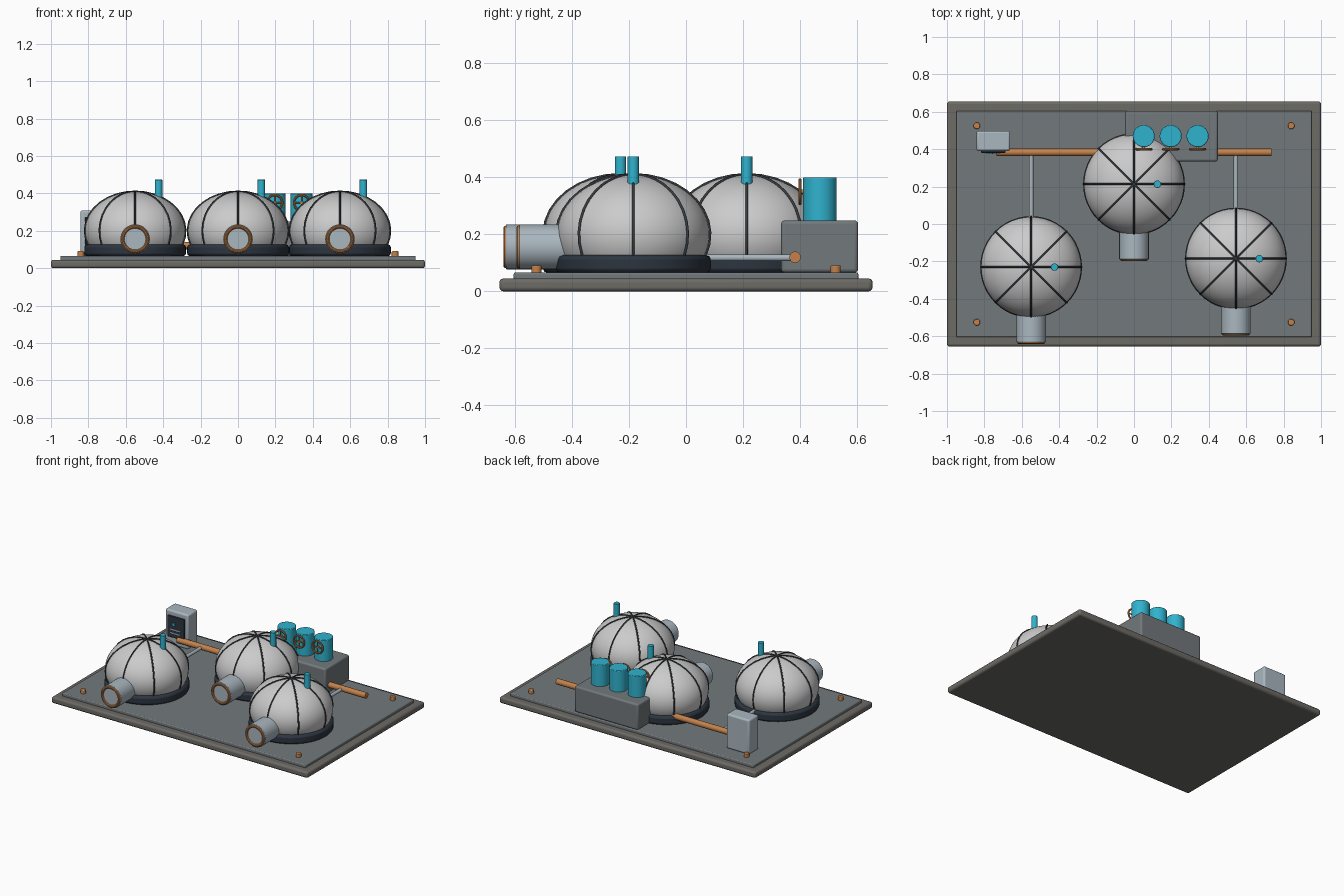
import bpy, math
from math import pi, sin, cos

if "Cube" in bpy.data.objects:
    bpy.data.objects.remove(bpy.data.objects["Cube"])


def material(name, r, g, b):
    m = bpy.data.materials.new(name)
    m.diffuse_color = (r, g, b, 1)
    m.use_nodes = True
    m.node_tree.nodes["Principled BSDF"].inputs["Base Color"].default_value = m.diffuse_color
    return m


STONE = material("stone", 0.15, 0.145, 0.13)
PLATE = material("plate_grey", 0.17, 0.19, 0.2)
NAVY = material("navy", 0.025, 0.035, 0.05)
STEEL = material("pale_steel", 0.4, 0.47, 0.52)
COPPER = material("copper", 0.55, 0.22, 0.07)
TEAL = material("teal", 0.03, 0.45, 0.62)
SEAM = material("seam", 0.04, 0.045, 0.05)


def finish(name, mat, bevel=0, segs=3):
    o = bpy.context.object
    o.name = name
    if mat:
        o.data.materials.append(mat)
    if bevel:
        b = o.modifiers.new("bevel", 'BEVEL')
        b.width, b.segments, b.limit_method = bevel, segs, 'ANGLE'
    bpy.ops.object.shade_smooth_by_angle(angle=math.radians(35))
    return o


def box(name, x, y, z, mat, bevel=0):
    """Box from (min, max) pairs on each axis."""
    bpy.ops.mesh.primitive_cube_add(size=1, location=[sum(p) / 2 for p in (x, y, z)])
    bpy.context.object.scale = [p[1] - p[0] for p in (x, y, z)]
    bpy.ops.object.transform_apply(location=False, rotation=False, scale=True)
    return finish(name, mat, bevel)


def cyl(name, r, length, loc, mat, axis='Z', bevel=0, verts=32):
    rot = {'X': (0, pi / 2, 0), 'Y': (pi / 2, 0, 0), 'Z': (0, 0, 0)}[axis]
    bpy.ops.mesh.primitive_cylinder_add(vertices=verts, radius=r, depth=length,
                                        location=loc, rotation=rot)
    return finish(name, mat, bevel, 2)


def ring(name, major, minor, loc, mat):
    bpy.ops.mesh.primitive_torus_add(major_radius=major, minor_radius=minor, location=loc,
                                     rotation=(pi / 2, 0, 0), major_segments=36, minor_segments=10)
    return finish(name, mat)


def lathe(name, profile, loc, mat, n=48):
    verts = [(r * cos(2 * pi * i / n), r * sin(2 * pi * i / n), z)
             for r, z in profile for i in range(n)]
    faces = [(k * n + i, k * n + (i + 1) % n, (k + 1) * n + (i + 1) % n, (k + 1) * n + i)
             for k in range(len(profile) - 1) for i in range(n)]
    faces += [tuple(reversed(range(n))), tuple(range(len(verts) - n, len(verts)))]
    me = bpy.data.meshes.new(name)
    me.from_pydata(verts, [], faces)
    o = bpy.data.objects.new(name, me)
    bpy.context.collection.objects.link(o)
    o.location = loc
    bpy.ops.object.select_all(action='DESELECT')
    bpy.context.view_layer.objects.active = o
    o.select_set(True)
    return finish(name, mat)


# Dome cross-section: ellipse about z = 0.2
def dome_point(t, grow=0):
    return (0.268 + grow) * cos(t), 0.2 + (0.209 + grow) * sin(t)


def habitat(x, y):
    # shell and its foundation collar
    shell = [dome_point(-0.5 + (pi / 2 + 0.49) * i / 24) for i in range(25)]
    lathe("dome_shell", shell, (x, y, 0), None)
    cyl("dome_collar", 0.272, 0.062, (x, y, 0.096), NAVY, bevel=0.015, verts=48)
    # eight raised seams
    cu = bpy.data.curves.new("dome_seams", 'CURVE')
    cu.dimensions, cu.bevel_depth, cu.bevel_resolution = '3D', 0.005, 1
    for k in range(8):
        a, n = k * pi / 4, 11
        sp = cu.splines.new('POLY')
        sp.points.add(n - 1)
        for i, p in enumerate(sp.points):
            r, z = dome_point(-0.35 + (pi / 2 + 0.35) * i / (n - 1), 0.002)
            p.co = (r * cos(a), r * sin(a), z, 1)
    seams = bpy.data.objects.new("dome_seams", cu)
    seams.location = (x, y, 0)
    cu.materials.append(SEAM)
    bpy.context.collection.objects.link(seams)
    # entrance tunnel, hatch rim, roof vent
    cyl("airlock_tunnel", 0.079, 0.24, (x, y - 0.282, 0.156), STEEL, 'Y', 0.003)
    ring("airlock_rim", 0.066, 0.009, (x, y - 0.402, 0.156), COPPER)
    cyl("roof_vent", 0.02, 0.1, (x + 0.125, y, 0.424), TEAL, bevel=0.002, verts=20)


# Base slab and deck plate
box("base_slab", (-1, 1), (-0.655, 0.655), (0, 0.045), STONE, 0.014)
box("deck_plate", (-0.95, 0.95), (-0.605, 0.605), (0.04, 0.066), PLATE, 0.006)
for sx in (-0.84, 0.84):
    for sy in (-0.525, 0.525):
        cyl("deck_bolt", 0.018, 0.03, (sx, sy, 0.076), COPPER, bevel=0.004, verts=16)

# Three habitats
for pos in ((-0.55, -0.23), (0, 0.213), (0.545, -0.185)):
    habitat(*pos)

# Main pipe and branches
cyl("main_pipe", 0.02, 1.47, (0, 0.383, 0.12), COPPER, 'X', verts=20)
for px, y0 in ((-0.55, 0.0), (0.545, 0.05)):
    cyl("branch_pipe", 0.012, 0.383 - y0, (px, (0.383 + y0) / 2, 0.118), STEEL, 'Y', verts=16)

# Tank block with valve wheels
box("tank_block", (-0.047, 0.448), (0.334, 0.604), (0.066, 0.249), PLATE, 0.012)
for tx in (0.052, 0.196, 0.34):
    cyl("tank", 0.059, 0.16, (tx, 0.47, 0.32), TEAL, bevel=0.004)
    ring("valve_wheel", 0.041, 0.006, (tx, 0.4, 0.35), COPPER)
    cyl("valve_spoke_upright", 0.004, 0.08, (tx, 0.4, 0.35), COPPER, 'Z', verts=10)
    cyl("valve_spoke_level", 0.004, 0.08, (tx, 0.4, 0.35), COPPER, 'X', verts=10)
    cyl("valve_stem", 0.008, 0.025, (tx, 0.407, 0.35), COPPER, 'Y', verts=12)

# Control console with screen
box("console_cabinet", (-0.842, -0.662), (0.39, 0.498), (0.066, 0.31), STEEL, 0.012)
box("console_screen", (-0.817, -0.687), (0.38, 0.395), (0.125, 0.275), NAVY, 0.004)
cyl("console_lamp", 0.01, 0.01, (-0.765, 0.379, 0.222), TEAL, 'Y', verts=16)
for lz in (0.155, 0.18):
    box("console_bar", (-0.795, -0.715), (0.377, 0.383), (lz, lz + 0.008), STEEL)
